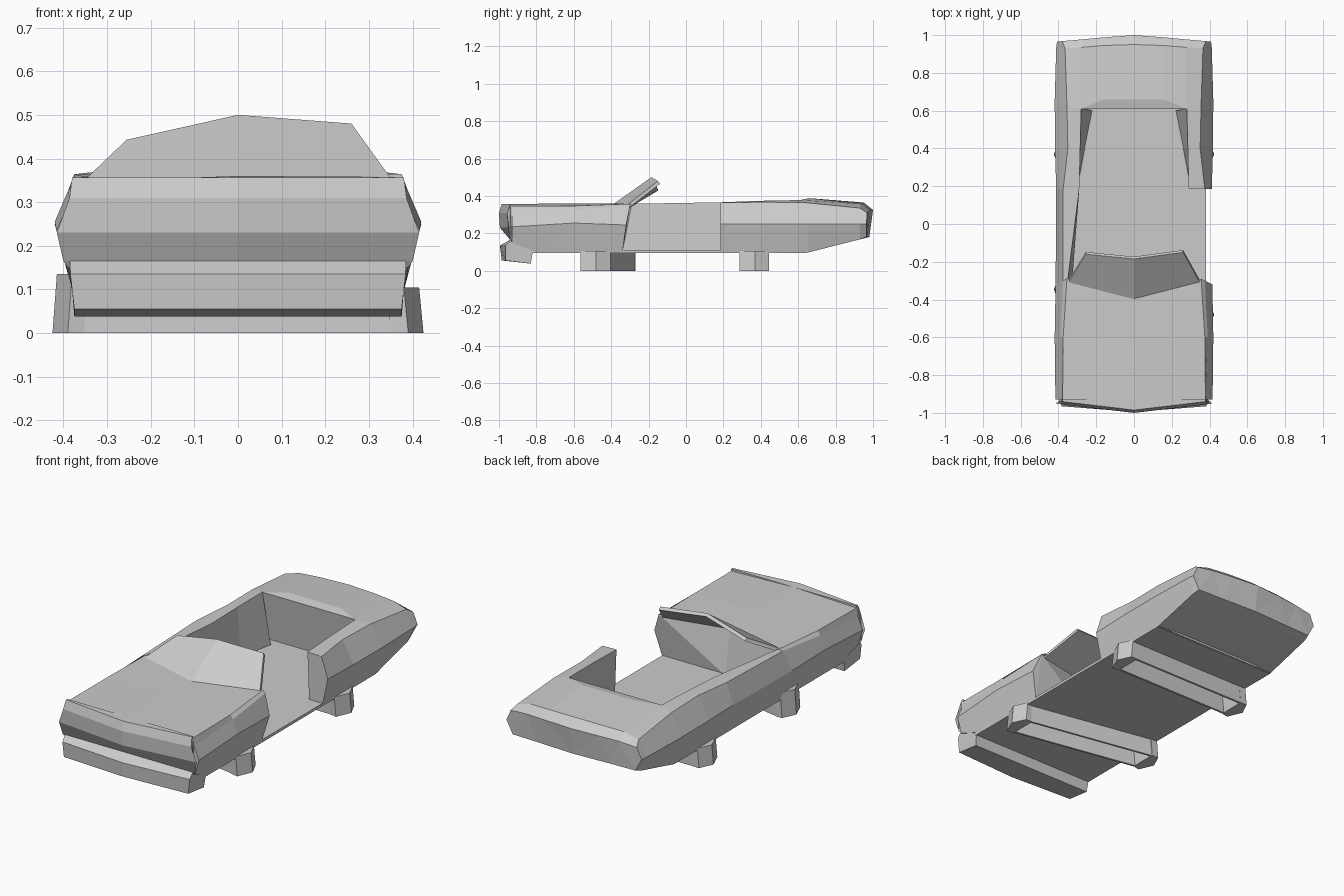
import bpy
import bmesh

cube = bpy.data.objects.get("Cube")
if cube:
    bpy.data.objects.remove(cube, do_unlink=True)

grey = bpy.data.materials.new("plain_grey")
grey.use_nodes = True
GREY = (0.6, 0.6, 0.6, 1)
grey.diffuse_color = GREY
grey.node_tree.nodes["Principled BSDF"].inputs["Base Color"].default_value = GREY


def loft(name, rings):
    """Closed flat-shaded solid skinned through rings of equal length."""
    bm = bmesh.new()
    loops = [[bm.verts.new(p) for p in ring] for ring in rings]
    n = len(loops[0])
    for a, b in zip(loops, loops[1:]):
        for i in range(n):
            j = (i + 1) % n
            bm.faces.new((a[i], a[j], b[j], b[i]))
    bm.faces.new(loops[0])
    bm.faces.new(loops[-1])
    bmesh.ops.triangulate(bm, faces=[f for f in bm.faces if len(f.verts) > 4])
    bmesh.ops.recalc_face_normals(bm, faces=bm.faces)
    mesh = bpy.data.meshes.new(name)
    bm.to_mesh(mesh)
    bm.free()
    mesh.materials.append(grey)
    obj = bpy.data.objects.new(name, mesh)
    bpy.context.collection.objects.link(obj)
    return obj


def flip(points):
    return [(-x, y, z) for x, y, z in points]


def whole(half):
    """Full section from a half that starts and ends on the centre line."""
    return half + flip(half[-2:0:-1])


def across(name, profile, widths, sweep):
    """Loft a (y, z) profile across x, with the ends swept backwards."""
    end = [(w, y + s, z) for (y, z), w, s in zip(profile, widths, sweep)]
    loft(name, [flip(end), [(0, y, z) for y, z in profile], end])


# Front body with hood; the last section is the bulkhead
loft("front_body", [whole(h) for h in (
    [(0, -.93, .357), (.378, -.93, .345), (.385, -.93, .305),
     (.416, -.93, .235), (.39, -.93, .15), (0, -.93, .15)],
    [(0, -.6, .36), (.375, -.6, .347), (.39, -.6, .325),
     (.42, -.6, .255), (.38, -.8, .1), (0, -.8, .1)],
    [(0, -.38, .35), (.355, -.29, .358), (.375, -.3, .35),
     (.415, -.32, .245), (.38, -.34, .1), (0, -.34, .1)])])

# Nose and lower bumper
across("nose",
       [(-.93, .357), (-.985, .357), (-1, .31), (-.995, .23), (-.94, .165), (-.93, .15)],
       [.378, .38, .386, .415, .4, .39],
       [0, .045, .045, .045, 0, 0])
across("front_bumper",
       [(-.94, .165), (-.995, .135), (-.985, .055), (-.83, .038), (-.82, .1), (-.82, .16)],
       [.385, .384, .375, .375, .38, .38],
       [0, .03, .02, 0, 0, 0])

# Rear body; the first section is the slanted back of the cockpit
loft("rear_body", [whole(h) for h in (
    [(0, .66, .388), (.16, .66, .388), (.28, .61, .378), (.355, .63, .365),
     (.42, .65, .25), (.38, .65, .097), (.22, .6, .1), (0, .6, .1)],
    [(0, .95, .365), (.16, .945, .362), (.28, .935, .357), (.365, .93, .335),
     (.412, .93, .25), (.378, .93, .168), (.22, .93, .168), (0, .93, .168)],
    [(0, 1, .325), (.16, .988, .323), (.28, .977, .32), (.38, .968, .31),
     (.408, .965, .25), (.37, .965, .18), (.22, .97, .18), (0, .98, .18)])])

# Cockpit walls: full length on one side, door opening on the other
wall = [
    [(.22, .6, .1), (.38, .65, .097), (.42, .65, .25), (.355, .63, .365), (.28, .61, .378)],
    [(.26, .4, .1), (.38, .4, .1), (.418, .4, .25), (.35, .4, .367), (.285, .4, .374)],
    [(.3, .185, .1), (.38, .185, .1), (.412, .185, .25), (.375, .185, .364), (.29, .185, .366)],
]
wall_front = [(.33, -.34, .1), (.38, -.34, .1), (.415, -.32, .245),
              (.375, -.3, .35), (.35, -.29, .358)]
loft("right_side_rear_wall", wall)
loft("full_side_wall", [flip(r) for r in wall + [wall_front]])

# Floor plate
loft("floor", [[(-.38, y, .095), (.38, y, .095), (.38, y, .11), (-.38, y, .11)]
               for y in (-.83, .645)])

# Windshield: thin bent plate with an uneven top edge
base = [(-.355, -.32, .348), (0, -.4, .348), (.355, -.32, .348)]
top = [(-.255, -.16, .443), (0, -.185, .5), (.26, -.15, .48)]


def behind(p):
    return (p[0], p[1] + .012, p[2] - .014)


loft("windshield", [[b, t, behind(t), behind(b)] for b, t in zip(base, top)])


# Axles: a pair of cross plates between pointed feet
def foot(name, side, yc, height):
    plan = [(.35, -.075), (.39, -.083), (.425, 0), (.39, .075), (.35, .075)]
    loft(name, [[(side * (x - inset), yc + y, z) for x, y in plan]
                for z, inset in ((0, 0), (height, .01))])


for label, y_left, y_right, tall in (("front", -.48, -.345, .135), ("rear", .37, .37, .105)):
    foot(label + "_left_foot", 1, y_left, .105)
    foot(label + "_right_foot", -1, y_right, tall)
    for place, shift in (("fore", -.068), ("aft", .068)):
        ends = ((-.36, y_right + shift), (.36, y_left + shift))
        loft(f"{label}_axle_{place}_plate",
             [[(x, y - .006, 0), (x, y + .006, 0), (x, y + .006, .1), (x, y - .006, .1)]
              for x, y in ends])
